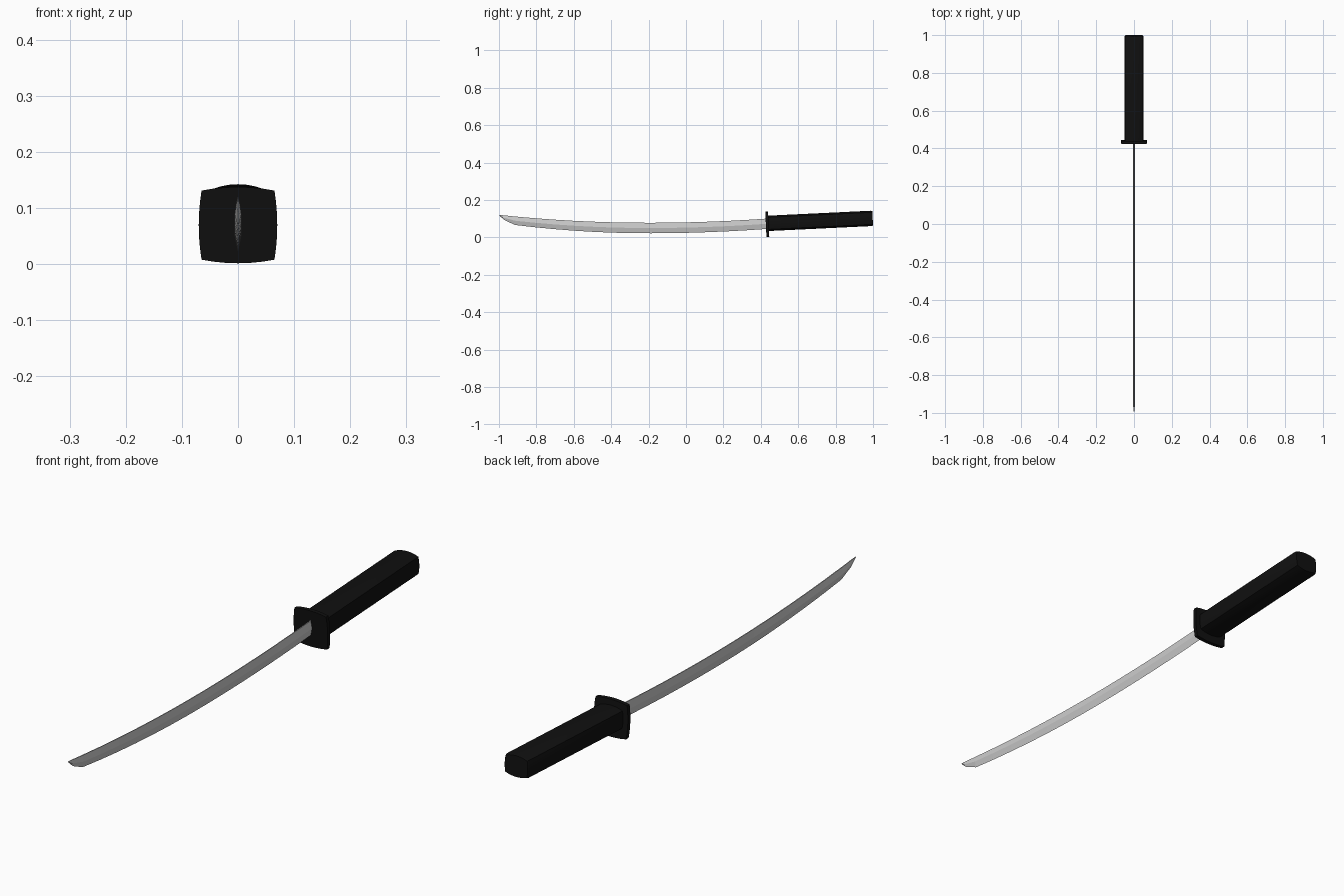
import bpy, bmesh, math

if "Cube" in bpy.data.objects:
    bpy.data.objects.remove(bpy.data.objects["Cube"])

TILT = 0.048  # slope of the handle axis


def loft(name, rings, mat=None, smooth=None):
    """Skin a list of closed rings and cap both ends."""
    bm = bmesh.new()
    loops = [[bm.verts.new(p) for p in r] for r in rings]
    n = len(loops[0])
    for a, b in zip(loops, loops[1:]):
        for i in range(n):
            bm.faces.new((a[i], a[(i + 1) % n], b[(i + 1) % n], b[i]))
    bm.faces.new(loops[0])
    bm.faces.new(loops[-1])
    bmesh.ops.recalc_face_normals(bm, faces=bm.faces)
    me = bpy.data.meshes.new(name)
    bm.to_mesh(me)
    bm.free()
    ob = bpy.data.objects.new(name, me)
    bpy.context.collection.objects.link(ob)
    if mat:
        me.materials.append(mat)
    if smooth:
        bpy.context.view_layer.objects.active = ob
        ob.select_set(True)
        bpy.ops.object.shade_smooth_by_angle(angle=math.radians(smooth))
        ob.select_set(False)
    return ob


def bulged_ring(y, zc, cx, cz, bx, bz, steps=6):
    """Rectangle with corners cx, cz whose sides swell out to bx, bz."""
    pts = []
    for side in range(4):
        for k in range(steps):
            t = -1 + 2 * k / steps
            s = 1 - t * t
            if side % 2 == 0:
                u, v = t * cx, -(cz + (bz - cz) * s)
            else:
                u, v = cx + (bx - cx) * s, t * cz
            if side >= 2:
                u, v = -u, -v
            pts.append((u, y - TILT * v, zc + v))
    return pts


black = bpy.data.materials.new("black")
black.diffuse_color = (0.005, 0.005, 0.005, 1)
black.use_nodes = True
black.node_tree.nodes["Principled BSDF"].inputs["Base Color"].default_value = black.diffuse_color


# Blade: diamond section swept along a gentle curve
def spine_z(y):
    return 0.078 + (0.066 if y < -0.2 else 0.056) * (y + 0.2) ** 2


def edge_z(y):
    return 0.022 + (0.087 if y < -0.2 else 0.058) * (y + 0.2) ** 2


def blade_ring(ys, zs, ye, ze, w):
    ym, zm = ys * 0.5 + ye * 0.5, zs * 0.5 + ze * 0.5
    return [(0.0015 * w, ys, zs), (0.006 * w, ym, zm), (0, ye, ze),
            (-0.006 * w, ym, zm), (-0.0015 * w, ys, zs)]


rings = [blade_ring(-0.999, 0.12, -0.994, 0.113, 0.15),
         blade_ring(-0.985, 0.119, -0.970, 0.092, 0.6)]
for i in range(14):
    y = -0.914 + i * (0.435 + 0.914) / 13
    rings.append(blade_ring(y, spine_z(y), y, edge_z(y), 1))
loft("blade", rings)

# Guard: thin plate with bowed sides
loft("guard", [bulged_ring(y, 0.0695, 0.065, 0.0615, 0.07, 0.068)
               for y in (0.427, 0.442)], black, 30)

# Handle: straight grip with bowed sides and a slightly rounded end
loft("handle", [bulged_ring(y, 0.075 + TILT * (y - 0.44),
                            0.047 * s, 0.032 * s, 0.0505 * s, 0.041 * s)
                for y, s in ((0.438, 1), (0.99, 1), (0.998, 0.94))], black, 30)
